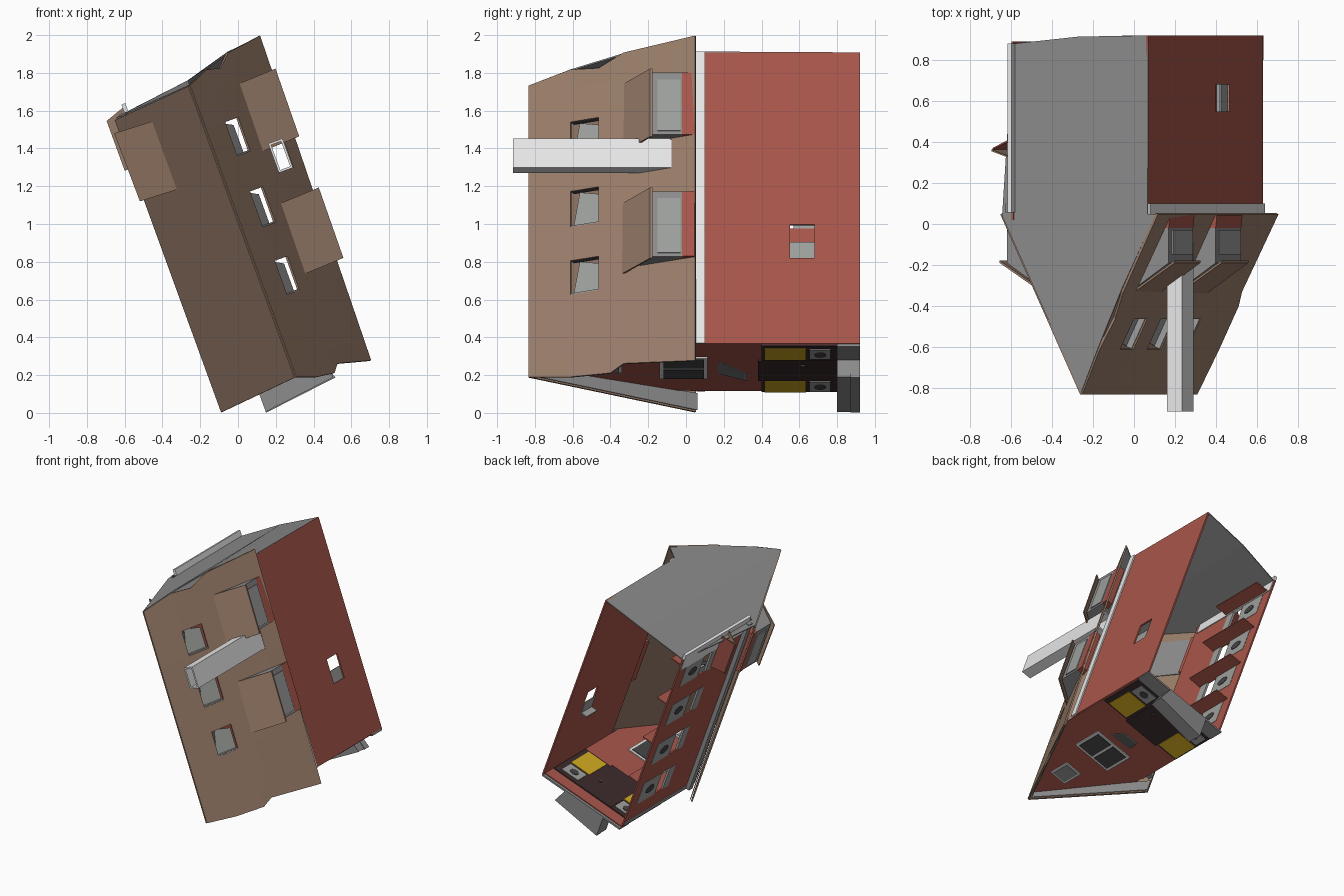
import bpy, bmesh, math
from mathutils import Matrix, Vector

if "Cube" in bpy.data.objects:
    bpy.data.objects.remove(bpy.data.objects["Cube"])

# House frame: w across, l along the ridge, u up (the house lies on its back, turned 20 degrees)
A = math.radians(20)
C, S = math.cos(A), math.sin(A)
M = Matrix(((C, -S, 0, 0), (0, 0, -1, 0), (S, C, 0, 0), (0, 0, 0, 1)))
MID = 0.35


def mat(name, *c):
    m = bpy.data.materials.new(name)
    m.diffuse_color = (*c, 1)
    m.use_nodes = True
    m.node_tree.nodes["Principled BSDF"].inputs["Base Color"].default_value = m.diffuse_color
    return m


RED = mat("brick red", .39, .093, .07)
BROWN = mat("roof brown", .325, .208, .146)
LIGHT = mat("light grey", .85, .85, .85)
GREY = mat("mid grey", .26, .265, .26)
FRAME = mat("frame grey", .34, .35, .34)
DARK = mat("dark glass", .06, .06, .06)
DOOR = mat("door brown", .045, .024, .024)
YELLOW = mat("yellow pane", .64, .40, .015)


def finish(name, bm, m, thick=0):
    bmesh.ops.recalc_face_normals(bm, faces=bm.faces)
    me = bpy.data.meshes.new(name)
    bm.to_mesh(me)
    bm.free()
    me.materials.append(m)
    ob = bpy.data.objects.new(name, me)
    ob.matrix_world = M
    bpy.context.collection.objects.link(ob)
    if thick:
        mod = ob.modifiers.new("thickness", 'SOLIDIFY')
        mod.thickness = thick
        mod.offset = 0
    return ob


def prism(name, pts, vec, m):
    """Polygon in house space swept along a vector."""
    bm = bmesh.new()
    f = bm.faces.new([bm.verts.new(p) for p in pts])
    r = bmesh.ops.extrude_face_region(bm, geom=[f])
    bmesh.ops.translate(bm, vec=Vector(vec),
                        verts=[v for v in r["geom"] if isinstance(v, bmesh.types.BMVert)])
    return finish(name, bm, m)


def box(name, w, l, u, m):
    return prism(name, [(w[0], l[0], u[0]), (w[1], l[0], u[0]), (w[1], l[0], u[1]), (w[0], l[0], u[1])],
                 (0, l[1] - l[0], 0), m)


def sheet(name, cols, rows, holes, pos, m, thick=.012):
    """Grid sheet; cells inside a hole (c0, c1, r0, r1) are left out."""
    bm = bmesh.new()
    v = [[bm.verts.new(pos(c, r)) for r in rows] for c in cols]
    for i in range(len(cols) - 1):
        for j in range(len(rows) - 1):
            c, r = (cols[i] + cols[i + 1]) / 2, (rows[j] + rows[j + 1]) / 2
            if not any(h[0] < c < h[1] and h[2] < r < h[3] for h in holes):
                bm.faces.new((v[i][j], v[i + 1][j], v[i + 1][j + 1], v[i][j + 1]))
    for x in [x for x in bm.verts if not x.link_faces]:
        bm.verts.remove(x)
    return finish(name, bm, m, thick)


def interp(tab, t):
    for (a, p), (b, q) in zip(tab, tab[1:]):
        if t <= b + 1e-6:
            return p + (q - p) * (t - a) / (b - a)
    return tab[-1][1]


# Roof slopes with ragged gable ends
def slope(name, sg, low, high, w_low, w_high, rows, cols, holes):
    def pos(c, t):
        l = interp(low, t) if c == 0 else interp(high, t) if c == 2 else c
        k = w_low + (w_high - w_low) * l / 1.8
        return (MID + sg * k * t, l, .83 - .88 * t)
    sheet(name, [0] + cols + [2], rows, holes, pos, BROWN)


SKY = [(.50, .69), (.88, 1.08), (1.28, 1.47)]
slope("right_roof", 1, [(0, .073), (.25, .037), (.49, .024), (.57, .066), (1, .02)],
      [(0, 1.715), (.25, 1.765), (.42, 1.747), (.57, 1.81), (1, 1.837)], .402, .437,
      [0, .25, .42, .49, .57, .67, .86, 1], [.15, .5, .69, .88, 1.08, 1.12, 1.28, 1.47, 1.66],
      [(a, b, .25, .42) for a, b in SKY] + [(1.12, 1.28, .67, .86)])
slope("left_roof", -1, [(0, .073), (1, .033)], [(0, 1.715), (1, 1.68)], .428, .428, [0, 1], [], [])


# Skylight linings: head, sill and a recessed pane
def on_roof(t, l, d=0):
    return (MID + .42 * t - d * .9, l, .83 - .88 * t - d * .43)


for a, b in SKY:
    for l, n, m in ((a, "sill", FRAME), (b, "head", DARK)):
        prism("skylight_" + n, [on_roof(.25, l), on_roof(.42, l), on_roof(.42, l, .04), on_roof(.25, l, .04)],
              (0, .008, 0), m)
    prism("skylight_pane", [on_roof(.25, a, .03), on_roof(.42, a, .03), on_roof(.42, b - .03, .03),
                            on_roof(.29, b, .03)], (-.007, 0, -.003), FRAME)

# Hollow chimney made of four walls
W0, W1, L0, L1 = .638, .718, 1.12, 1.285
for n, w, l in (("a", (W0, W0 + .012), (L0, L1)), ("b", (W1 - .012, W1), (L0, L1)),
                ("c", (W0, W1), (L0, L0 + .012)), ("d", (W0, W1), (L1 - .012, L1))):
    box("chimney_wall_" + n, w, l, (.06, .915), LIGHT)


# Shed dormers, mirrored for the left slope
def dormer(sg, l0, l1):
    P = lambda d, l, u: (MID + sg * d, l, u)
    prism("dormer_body", [P(.24, l0 + .03, .32), P(.425, l0 + .03, .19), P(.425, l0 + .03, .02),
                          P(.38, l0 + .03, .02)], (0, l1 - l0 - .03, 0), GREY)
    prism("dormer_base", [P(.36, l0 + .03, .02), P(.425, l0 + .03, .02), P(.432, l0 + .03, -.045),
                          P(.38, l0 + .03, -.045)], (0, l1 - l0 - .03, 0), RED)
    prism("dormer_roof", [P(.228, l0, .345), P(.455, l0 + .01, .19), P(.46, l1 + .01, .19), P(.228, l1, .345)],
          (0, 0, -.012), BROWN)
    prism("dormer_pane", [P(.424, l0 + .05, .03), P(.424, l1 - .04, .03), P(.424, l1 - .04, .15),
                          P(.424, l0 + .05, .15)], (sg * .008, 0, 0), FRAME)


dormer(1, .57, .965)
dormer(1, 1.255, 1.635)
dormer(-1, 1.22, 1.605)

# Walls
sheet("right_wall", [.13, .61, .80, 1.77], [-.92, -.68, -.55, -.05], [(.61, .80, -.68, -.55)],
      lambda l, u: (.712, l, u), RED)
wins = [.30 + .37 * i for i in range(4)]
cols = [.13] + [x for a in wins for x in (a, a + .2)] + [1.70]
sheet("left_wall", cols, [-.89, -.80, -.40, -.02], [(a, a + .2, -.80, -.40) for a in wins],
      lambda l, u: (-.012, l, u), RED)
prism("front_gable", [(-.015, .13, -.90), (.705, .13, -.90), (.705, .13, .03), (.35, .13, .80), (-.01, .13, .04)],
      (0, .008, 0), RED)
# Rear gable follows the ragged roof edge on the right
prism("rear_gable_right", [(.717, 1.77, -.92), (.717, 1.775, -.05), (.782, 1.835, -.05), (.60, 1.815, .31),
                           (.455, 1.77, .61), (.35, 1.72, .825), (.35, 1.745, -.915)], (0, -.008, 0), GREY)
prism("rear_gable_left", [(.35, 1.745, -.915), (.35, 1.72, .825), (-.07, 1.69, -.04), (-.01, 1.70, -.88)],
      (0, -.008, 0), GREY)

# Trim: gutters, corner boards, gable edge boards
box("right_gutter", (.712, .728), (.13, 1.77), (-.10, -.05), LIGHT)
box("left_gutter", (-.05, -.015), (.14, 1.70), (-.10, -.055), GREY)
box("rear_corner_board", (-.022, .0), (1.60, 1.745), (-.88, -.055), LIGHT)
box("front_corner_board", (-.022, -.005), (.14, .17), (-.88, -.055), FRAME)
prism("left_soffit", [(MID, .08, .81), (-.065, .04, -.05), (-.065, .135, -.05), (MID, .135, .81)],
      (0, 0, -.012), GREY)
prism("right_soffit", [(MID, .085, .80), (.725, .06, -.01), (.725, .135, -.01), (MID, .135, .80)],
      (0, 0, -.012), GREY)


# Oval panel on the front (axis l) or on a side wall (axis w)
def oval(name, c, rw, ru, side=False):
    ring = [(rw * math.cos(i * math.pi / 6), ru * math.sin(i * math.pi / 6)) for i in range(12)]
    if side:
        prism(name, [(c[0], c[1] + a, c[2] + b) for a, b in ring], (.024, 0, 0), DARK)
    else:
        prism(name, [(c[0] + a, c[1], c[2] + b) for a, b in ring], (0, .042, 0), DARK)


# Side windows: panel with an oval, open slot above, deep brick reveals
for a in wins:
    box("side_window_panel", (-.02, -.004), (a, a + .2), (-.80, -.57), FRAME)
    box("side_window_head", (-.02, -.004), (a, a + .2), (-.47, -.40), FRAME)
    oval("side_window_oval", (-.024, a + .1, -.68), .035, .05, True)
    box("side_window_reveal", (-.015, .10), (a + .2, a + .21), (-.84, -.38), RED)
box("right_window_sill", (.65, .712), (.60, .61), (-.68, -.55), FRAME)
box("right_window_pane", (.70, .708), (.61, .705), (-.68, -.55), FRAME)

# Front: door with yellow side lights above oval panels
box("door", (.165, .465), (.12, .148), (-.80, -.38), DOOR)
oval("door_knob", (.40, .112, -.62), .012, .015)
for w in ((-.015, .175), (.455, .70)):
    c = (w[0] + w[1]) / 2
    box("side_light_surround", w, (.122, .146), (-.80, -.40), DOOR)
    box("side_light", (c - .085, c + .085), (.117, .151), (-.635, -.415), YELLOW)
    box("side_panel", (c - .075, c + .075), (.117, .151), (-.765, -.655), FRAME)
    oval("side_panel_oval", (c, .113, -.71), .035, .03)

# Upper and attic windows on the front
box("upper_window_frame", (.19, .51), (.122, .146), (-.115, .14), LIGHT)
for w in ((.21, .34), (.36, .49)):
    box("upper_window_pane", w, (.118, .15), (-.095, .12), DARK)
box("attic_window_frame", (.28, .42), (.122, .146), (.34, .52), LIGHT)
box("attic_window_pane", (.295, .405), (.118, .15), (.355, .505), GREY)

# Canopy over the door and awning on the left wall
prism("door_canopy", [(.25, .13, -.17), (.43, .13, -.17), (.40, .08, -.31), (.28, .08, -.31)], (0, 0, -.012), GREY)
prism("side_awning", [(-.012, 1.41, -.32), (-.125, 1.41, -.355), (-.125, 1.69, -.355), (-.012, 1.73, -.32)],
      (0, 0, -.008), BROWN)
prism("side_awning_under", [(-.012, 1.43, -.41), (-.12, 1.42, -.363), (-.12, 1.69, -.363), (-.012, 1.72, -.41)],
      (0, 0, -.008), RED)

# Footing and front steps
box("footing", (-.015, .715), (.115, .129), (-.92, -.80), GREY)
prism("front_step", [(.14, -.05, -.92), (.55, 0, -.92), (.50, .12, -.92), (.14, .12, -.92)], (0, 0, .05), GREY)
prism("upper_step", [(.14, -.045, -.87), (.54, .005, -.87), (.50, .12, -.87), (.14, .12, -.87)], (0, 0, .07), GREY)
